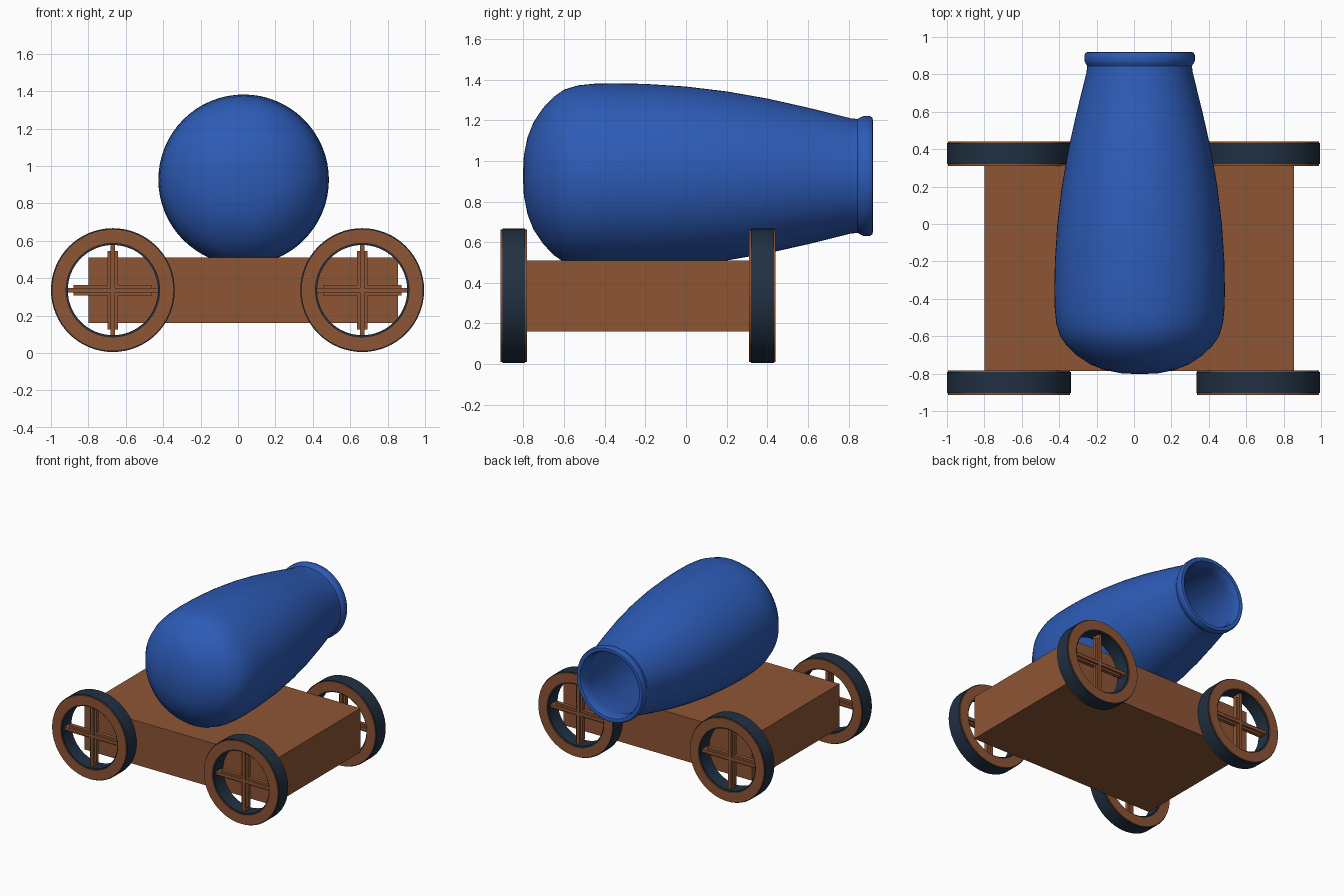
import bpy, bmesh, math
from mathutils import Matrix

if "Cube" in bpy.data.objects:
    bpy.data.objects.remove(bpy.data.objects["Cube"])


def material(name, rgb):
    m = bpy.data.materials.new(name)
    m.diffuse_color = (*rgb, 1)
    m.use_nodes = True
    m.node_tree.nodes["Principled BSDF"].inputs["Base Color"].default_value = m.diffuse_color
    return m


BLUE = material("blue_paint", (0.026, 0.105, 0.47))
WOOD = material("brown_wood", (0.27, 0.092, 0.036))
DARK = material("dark_tread", (0.015, 0.03, 0.055))


def finish(bm, name, mat, loc, smooth):
    bmesh.ops.remove_doubles(bm, verts=bm.verts, dist=1e-5)
    bmesh.ops.recalc_face_normals(bm, faces=bm.faces)
    me = bpy.data.meshes.new(name)
    bm.to_mesh(me)
    bm.free()
    me.materials.append(mat)
    ob = bpy.data.objects.new(name, me)
    bpy.context.collection.objects.link(ob)
    ob.location = loc
    if smooth:
        bpy.ops.object.select_all(action='DESELECT')
        ob.select_set(True)
        bpy.context.view_layer.objects.active = ob
        bpy.ops.object.shade_smooth_by_angle(angle=math.radians(35))
    return ob


def lathe(name, profile, mat, loc, steps=64, closed=False):
    """Spin (radius, y) points around the y axis."""
    bm = bmesh.new()
    vs = [bm.verts.new((r, y, 0)) for r, y in profile]
    pairs = list(zip(vs, vs[1:])) + ([(vs[-1], vs[0])] if closed else [])
    edges = [bm.edges.new(p) for p in pairs]
    bmesh.ops.spin(bm, geom=vs + edges, cent=(0, 0, 0), axis=(0, 1, 0),
                   angle=math.tau, steps=steps, use_merge=False)
    return finish(bm, name, mat, loc, True)


def add_box(bm, size):
    bmesh.ops.create_cube(bm, size=1, matrix=Matrix.Diagonal((*size, 1)))


def ring(name, inner, outer, half, mat, loc):
    lathe(name, [(inner, -half), (outer, -half), (outer, half), (inner, half)],
          mat, loc, closed=True)


# Barrel: rounded breech, tapering body, rolled muzzle lip, hollow inside
outer = [(0, -0.803), (0.10, -0.798), (0.19, -0.780), (0.265, -0.75),
         (0.335, -0.703), (0.39, -0.65), (0.425, -0.60), (0.446, -0.53),
         (0.454, -0.45), (0.456, -0.35), (0.453, -0.20), (0.440, 0.0),
         (0.416, 0.20), (0.381, 0.40), (0.336, 0.60), (0.284, 0.81),
         (0.280, 0.845)]
lip = [(0.288, 0.858), (0.295, 0.873), (0.295, 0.903), (0.288, 0.917),
       (0.274, 0.920), (0.260, 0.915), (0.252, 0.90)]
inner = [(0.250, 0.83), (0.305, 0.60), (0.350, 0.40), (0.385, 0.20),
         (0.41, 0.0), (0.425, -0.30), (0.40, -0.55), (0.31, -0.68),
         (0.17, -0.75), (0, -0.77)]
lathe("cannon_barrel", outer + lip + inner, BLUE, (0.03, 0, 0.926))

# Carriage block
bm = bmesh.new()
add_box(bm, (1.655, 1.10, 0.35))
finish(bm, "carriage_bed", WOOD, (0.0275, -0.235, 0.335), False)

# Wheels: dark tread, wooden rim showing on both sides, crossed spokes
for end, y in (("front", -0.848), ("back", 0.376)):
    for side, x in (("left", -0.669), ("right", 0.664)):
        tag, loc = f"{end}_{side}", (x, y, 0.336)
        ring(f"{tag}_tread", 0.241, 0.331, 0.056, DARK, loc)
        ring(f"{tag}_rim", 0.25, 0.326, 0.065, WOOD, loc)
        bm = bmesh.new()
        for length, width, depth in ((0.42, 0.055, 0.03), (0.49, 0.024, 0.065)):
            add_box(bm, (length, depth, width))
            add_box(bm, (width, depth, length))
        # keep the overlapping bars as separate shells
        me_spokes = finish(bm, f"{tag}_spokes", WOOD, loc, False)
